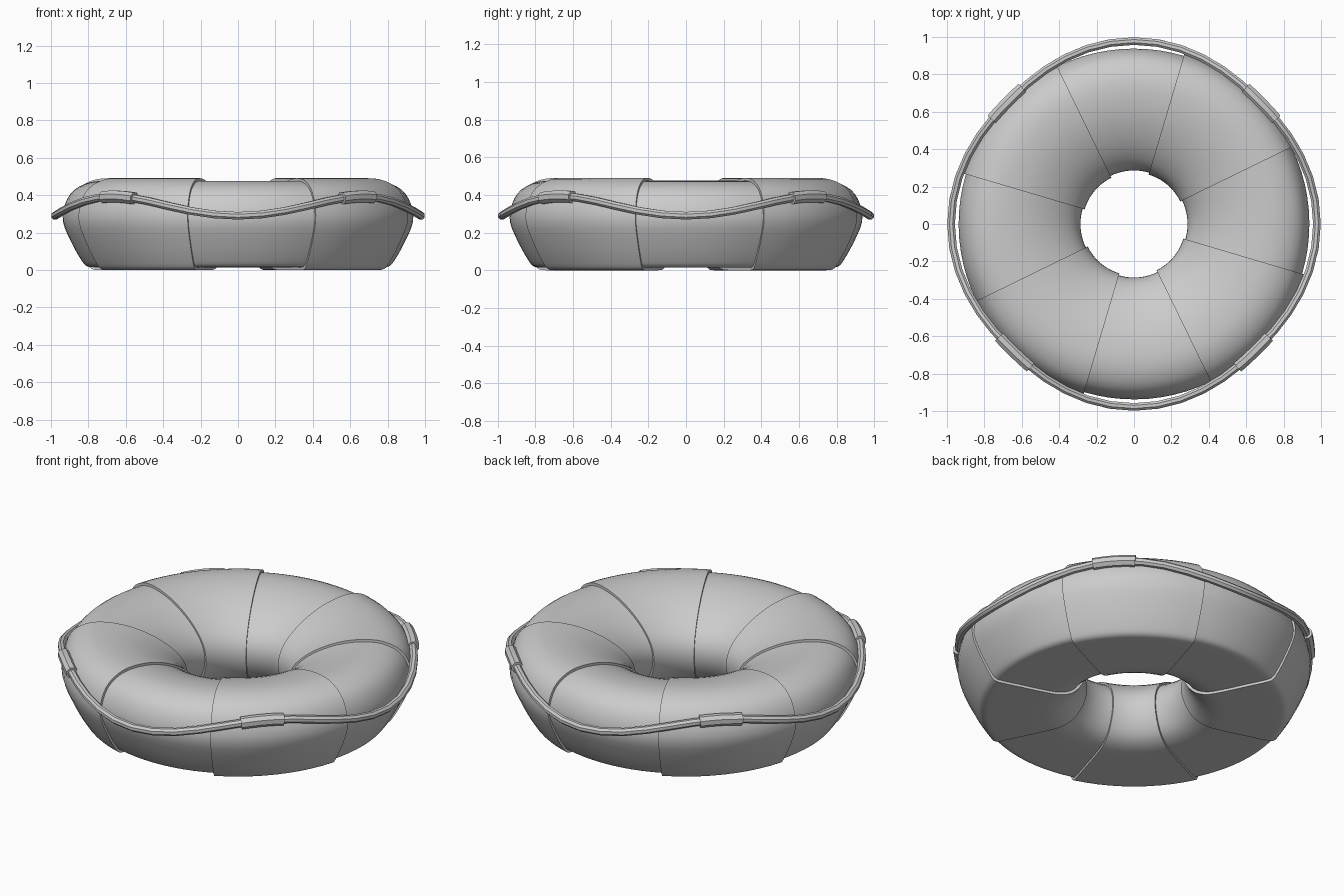
import bpy, bmesh
from math import sin, cos, radians, pi
from mathutils import Vector

if "Cube" in bpy.data.objects:
    bpy.data.objects.remove(bpy.data.objects["Cube"])

# (radius, height) of the raised band cross-section, sampled as a closed smooth curve
PROFILE = [(0.815, 0.006), (0.845, 0.04), (0.90, 0.14), (0.947, 0.26), (0.935, 0.36),
           (0.885, 0.44), (0.79, 0.485), (0.67, 0.488), (0.54, 0.46), (0.41, 0.40),
           (0.315, 0.32), (0.277, 0.235), (0.287, 0.14), (0.34, 0.05), (0.42, 0.008),
           (0.52, 0.0), (0.66, 0.0), (0.77, 0.0)]
MID = Vector((0.6125, 0.245))


def spline(pts, steps):
    """Closed Catmull-Rom curve."""
    p = [Vector(q) for q in pts]
    n, out = len(p), []
    for i in range(n):
        a, b, c, d = (p[(i + k) % n] for k in (-1, 0, 1, 2))
        for s in range(steps):
            t = s / steps
            out.append(0.5 * (2 * b + (c - a) * t + (2 * a - 5 * b + 4 * c - d) * t * t
                              + (3 * b - a - 3 * c + d) * t ** 3))
    return out


def skin(name, rings, closed=False, caps=False, angle=35):
    """Join a row of equal closed rings of points into a surface."""
    bm = bmesh.new()
    rows = [[bm.verts.new(p) for p in ring] for ring in rings]
    n = len(rows[0])
    pairs = list(zip(rows, rows[1:])) + ([(rows[-1], rows[0])] if closed else [])
    for a, b in pairs:
        for i in range(n):
            j = (i + 1) % n
            bm.faces.new((a[i], b[i], b[j], a[j]))
    if caps:
        bm.faces.new(rows[0])
        bm.faces.new(rows[-1])
    bmesh.ops.recalc_face_normals(bm, faces=bm.faces)
    me = bpy.data.meshes.new(name)
    bm.to_mesh(me)
    bm.free()
    ob = bpy.data.objects.new(name, me)
    bpy.context.collection.objects.link(ob)
    bpy.ops.object.select_all(action='DESELECT')
    ob.select_set(True)
    bpy.context.view_layer.objects.active = ob
    bpy.ops.object.shade_smooth_by_angle(angle=radians(angle))
    return ob


def spin(section, deg):
    a = radians(deg)
    return [Vector((r * cos(a), r * sin(a), z)) for r, z in section]


raised = spline(PROFILE, 3)
thin = [Vector((MID.x + (p.x - MID.x) * 0.967, MID.y + (p.y - MID.y) * 0.94)) for p in raised]

# ring: four body segments alternating with four raised bands that step down at their ends
STEPS = 10
for k in range(4):
    s, m, e = -16.5 + 90 * k, 26 + 90 * k, 73.5 + 90 * k
    body = [spin(thin, s + (m - s) * i / STEPS) for i in range(STEPS + 1)]
    o = skin(f"ring_body_{k + 1}", body)
    band = [spin(raised, m + (e - m) * i / STEPS) for i in range(STEPS + 1)]
    skin(f"raised_band_{k + 1}", [spin(thin, m)] + band + [spin(thin, e)])


# rope path: hangs low and wide between the clips
def rope_point(deg):
    t = 0.5 + 0.5 * cos(radians(4 * deg))          # 1 midway between clips, 0 at a clip
    r, z = 0.937 + 0.041 * t ** 0.8, 0.393 - 0.103 * t
    a = radians(deg)
    return Vector((r * cos(a), r * sin(a), z))


def tube(angles, radius, sides):
    rings = []
    for d in angles:
        p = rope_point(d)
        tan = (rope_point(d + 1) - rope_point(d - 1)).normalized()
        side = tan.cross(Vector((0, 0, 1))).normalized()
        up = side.cross(tan)
        rings.append([p + radius * (side * cos(2 * pi * (i + .5) / sides)
                                    + up * sin(2 * pi * (i + .5) / sides))
                      for i in range(sides)])
    return rings


skin("grab_rope", tube([i * 7.5 for i in range(48)], 0.022, 8), closed=True)

# clips holding the rope to the raised bands
for k, c in enumerate((43.5, 136.5, 227, 313)):
    skin(f"rope_clip_{k + 1}", tube([c + d for d in (-7, -3.5, 0, 3.5, 7)], 0.034, 8),
         caps=True)
